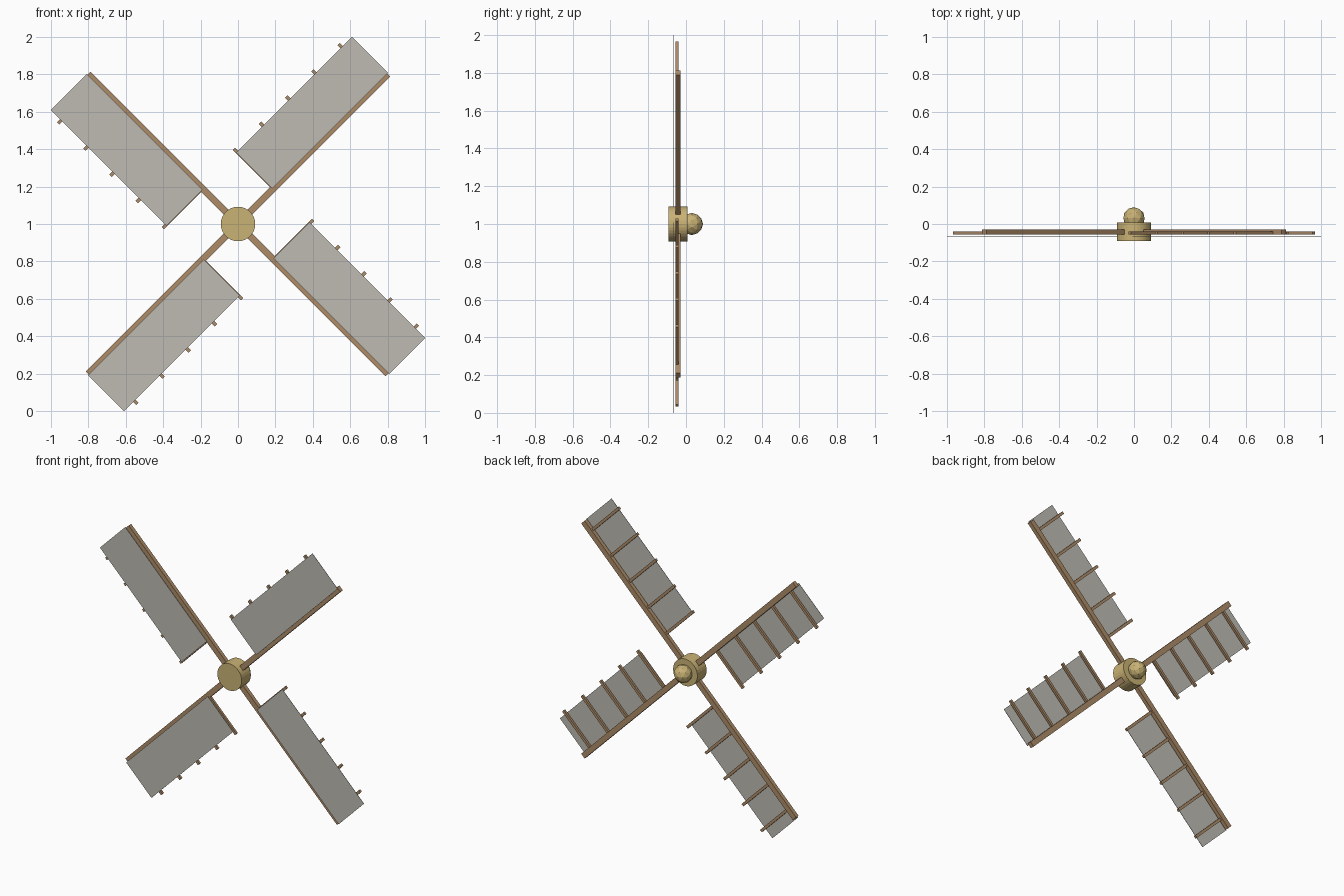
import bpy
import bmesh
import math
from mathutils import Matrix, Vector

cube = bpy.data.objects.get("Cube")
if cube:
    bpy.data.objects.remove(cube)

HUB_Z = 1.0


def material(name, rgb):
    mat = bpy.data.materials.new(name)
    mat.use_nodes = True
    mat.diffuse_color = (*rgb, 1)
    mat.node_tree.nodes["Principled BSDF"].inputs["Base Color"].default_value = (*rgb, 1)
    return mat


WOOD = material("brown wood", (0.42, 0.26, 0.14))
BRASS = material("pale gold", (0.59, 0.45, 0.18))
CLOTH = material("grey cloth", (0.52, 0.50, 0.45))


def add_object(name, bm, mat, matrix):
    bm.transform(matrix)
    mesh = bpy.data.meshes.new(name)
    bm.to_mesh(mesh)
    bm.free()
    mesh.materials.append(mat)
    obj = bpy.data.objects.new(name, mesh)
    bpy.context.collection.objects.link(obj)
    return obj


def add_box(bm, along, depth, across):
    """Box from three (low, high) ranges: along the arm, y, across the arm."""
    ranges = (along, depth, across)
    centre = Vector([(a + b) / 2 for a, b in ranges])
    size = Vector([b - a for a, b in ranges])
    bmesh.ops.create_cube(bm, size=1, matrix=Matrix.Translation(centre) @ Matrix.Diagonal((*size, 1)))


# Four blades, each an arm with rungs and a cloth sail on its anticlockwise side
for i, place in enumerate(("upper_left_side", "upper_right_side", "lower_right_side", "lower_left_side")):
    turn = Matrix.Translation((0, 0, HUB_Z)) @ Matrix.Rotation(-math.radians(45 + 90 * i), 4, 'Y')

    arm = bmesh.new()
    add_box(arm, (0, 1.133), (-0.056, -0.029), (-0.018, 0.018))
    add_object(place + "_arm", arm, WOOD, turn)

    rungs = bmesh.new()
    for k in range(5):
        u = 0.268 + 0.198 * k
        add_box(rungs, (u - 0.009, u + 0.009), (-0.056, -0.041), (0, 0.299))
    add_object(place + "_rungs", rungs, WOOD, turn)

    sail = bmesh.new()
    add_box(sail, (0.264, 1.138), (-0.066, -0.064), (0.005, 0.276))
    add_object(place + "_sail", sail, CLOTH, turn)

# Round hub with its axis pointing to the front
hub = bmesh.new()
bmesh.ops.create_cone(hub, cap_ends=True, segments=32, radius1=0.092, radius2=0.092, depth=0.1)
add_object("hub", hub, BRASS, Matrix.Translation((0, -0.042, HUB_Z)) @ Matrix.Rotation(math.pi / 2, 4, 'X'))

# Faceted ball at the back of the hub
ball = bmesh.new()
bmesh.ops.create_icosphere(ball, subdivisions=2, radius=0.059)
add_object("back_ball", ball, BRASS, Matrix.Translation((0, 0.031, HUB_Z)) @ Matrix.Rotation(math.pi / 2, 4, 'X'))
